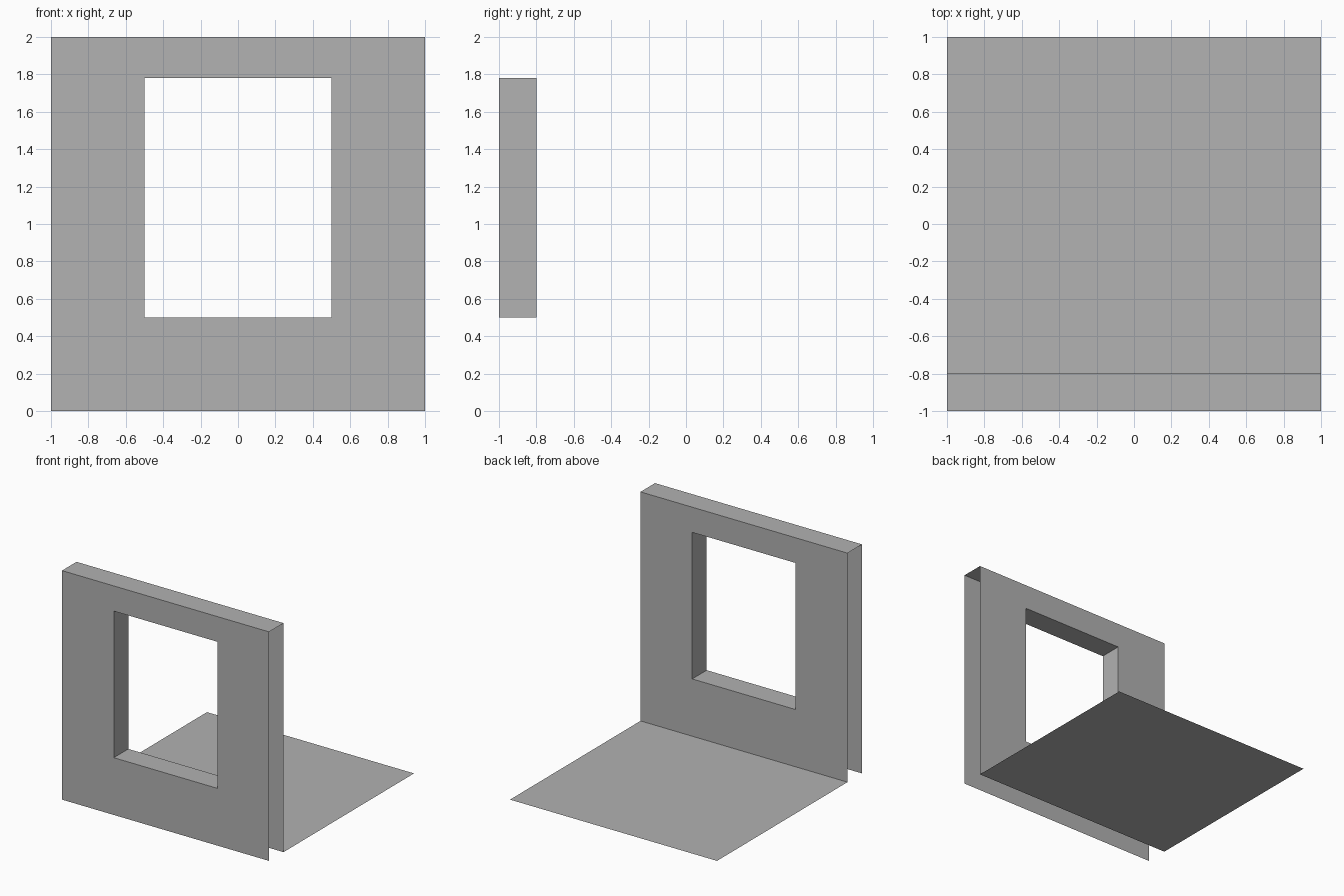
import bpy
import bmesh

cube = bpy.data.objects.get("Cube")
if cube:
    bpy.data.objects.remove(cube, do_unlink=True)

FRONT, BACK = -1.0, -0.8

# Single plain grey
grey = bpy.data.materials.new("plain_grey")
grey.use_nodes = True
colour = (0.445, 0.445, 0.445, 1.0)
grey.diffuse_color = colour
grey.node_tree.nodes["Principled BSDF"].inputs["Base Color"].default_value = colour


def add_object(name, bm):
    mesh = bpy.data.meshes.new(name)
    bm.to_mesh(mesh)
    bm.free()
    mesh.materials.append(grey)
    obj = bpy.data.objects.new(name, mesh)
    bpy.context.collection.objects.link(obj)
    return obj


def ring(bm, half_width, bottom, top, y):
    """Rectangle corners, counter-clockwise as seen from the front."""
    corners = [(-half_width, bottom), (half_width, bottom),
               (half_width, top), (-half_width, top)]
    return [bm.verts.new((x, y, z)) for x, z in corners]


# Hollow wall with a lined window opening; its ends and underside are open
bm = bmesh.new()
outer_front, outer_back = [ring(bm, 1.0, 0.0, 2.0, y) for y in (FRONT, BACK)]
inner_front, inner_back = [ring(bm, 0.5, 0.5, 1.78, y) for y in (FRONT, BACK)]
for i in range(4):
    j = (i + 1) % 4
    bm.faces.new((outer_front[i], outer_front[j], inner_front[j], inner_front[i]))
    bm.faces.new((outer_back[j], outer_back[i], inner_back[i], inner_back[j]))
    bm.faces.new((inner_front[i], inner_front[j], inner_back[j], inner_back[i]))
# Wall top
bm.faces.new((outer_front[3], outer_front[2], outer_back[2], outer_back[3]))
add_object("window_wall", bm)

# Floor sheet behind the wall
bm = bmesh.new()
corners = [(-1, BACK), (1, BACK), (1, 1), (-1, 1)]
bm.faces.new([bm.verts.new((x, y, 0)) for x, y in corners])
add_object("floor", bm)
